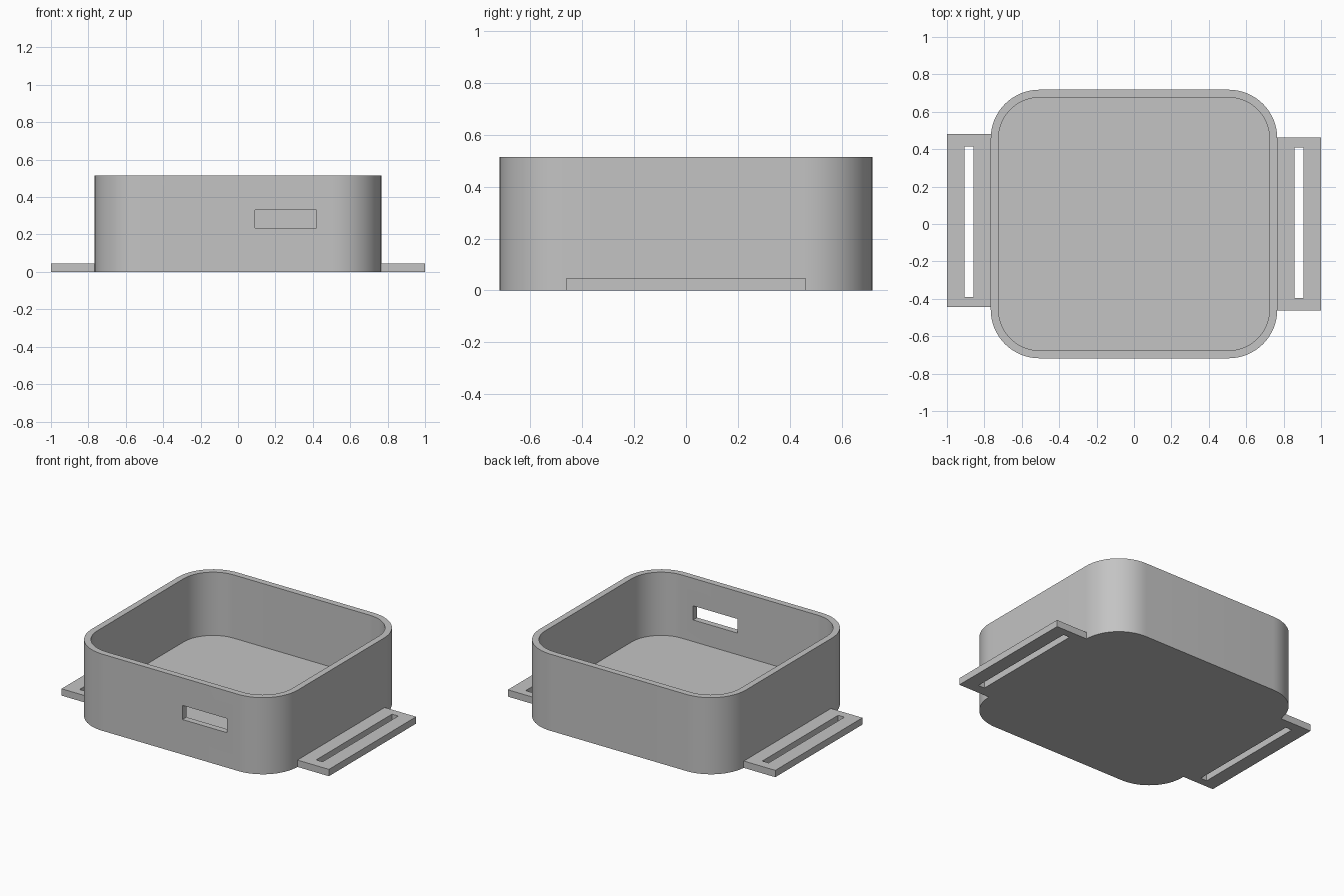
import bpy
import bmesh
from math import cos, sin, pi, radians

if "Cube" in bpy.data.objects:
    bpy.data.objects.remove(bpy.data.objects["Cube"], do_unlink=True)

gray = bpy.data.materials.new("light_gray")
gray.use_nodes = True
COLOR = (0.55, 0.55, 0.55, 1)
gray.diffuse_color = COLOR
gray.node_tree.nodes["Principled BSDF"].inputs["Base Color"].default_value = COLOR


def prism(name, outline, z0, z1):
    """Extrude a closed outline upward from z0 to z1."""
    bm = bmesh.new()
    face = bm.faces.new([bm.verts.new((x, y, z0)) for x, y in outline])
    top = bmesh.ops.extrude_face_region(bm, geom=[face])["geom"]
    bmesh.ops.translate(bm, vec=(0, 0, z1 - z0),
                        verts=[v for v in top if isinstance(v, bmesh.types.BMVert)])
    bmesh.ops.recalc_face_normals(bm, faces=bm.faces)
    mesh = bpy.data.meshes.new(name)
    bm.to_mesh(mesh)
    bm.free()
    mesh.materials.append(gray)
    obj = bpy.data.objects.new(name, mesh)
    bpy.context.collection.objects.link(obj)
    return obj


def rounded_rect(hx, hy, r, steps=16):
    """Outline of a rectangle with round corners, counter-clockwise."""
    points = []
    for i, (sx, sy) in enumerate([(1, 1), (-1, 1), (-1, -1), (1, -1)]):
        for k in range(steps + 1):
            a = (i + k / steps) * pi / 2
            points.append((sx * (hx - r) + r * cos(a), sy * (hy - r) + r * sin(a)))
    return points


def rect(x0, x1, y0, y1):
    return [(x0, y0), (x1, y0), (x1, y1), (x0, y1)]


def select(obj):
    bpy.ops.object.select_all(action="DESELECT")
    obj.select_set(True)
    bpy.context.view_layer.objects.active = obj


def cut(obj, cutter):
    """Subtract the cutter, then discard it."""
    cutter.hide_render = True
    mod = obj.modifiers.new("cut", "BOOLEAN")
    mod.operation = "DIFFERENCE"
    mod.solver = "EXACT"
    mod.object = cutter
    select(obj)
    bpy.ops.object.modifier_apply(modifier=mod.name)
    bpy.data.objects.remove(cutter, do_unlink=True)


# Open case: rounded shell, cavity and front port
case = prism("case", rounded_rect(0.766, 0.718, 0.26), 0, 0.515)
cut(case, prism("cavity", rounded_rect(0.724, 0.676, 0.218), 0.09, 0.7))
cut(case, prism("port", rect(0.09, 0.42, -0.8, -0.6), 0.235, 0.33))
select(case)
bpy.ops.object.shade_smooth_by_angle(angle=radians(30))

# Strap lugs, each with a long slot; the two sit slightly out of line
for name, side, y0, y1, s0, s1 in [
    ("left_strap_lug", 1, -0.463, 0.463, -0.395, 0.41),
    ("right_strap_lug", -1, -0.445, 0.48, -0.39, 0.415),
]:
    lug = prism(name, rect(side * 0.75, side, y0, y1), 0, 0.046)
    cut(lug, prism("slot", rect(side * 0.858, side * 0.905, s0, s1), -0.1, 0.2))
